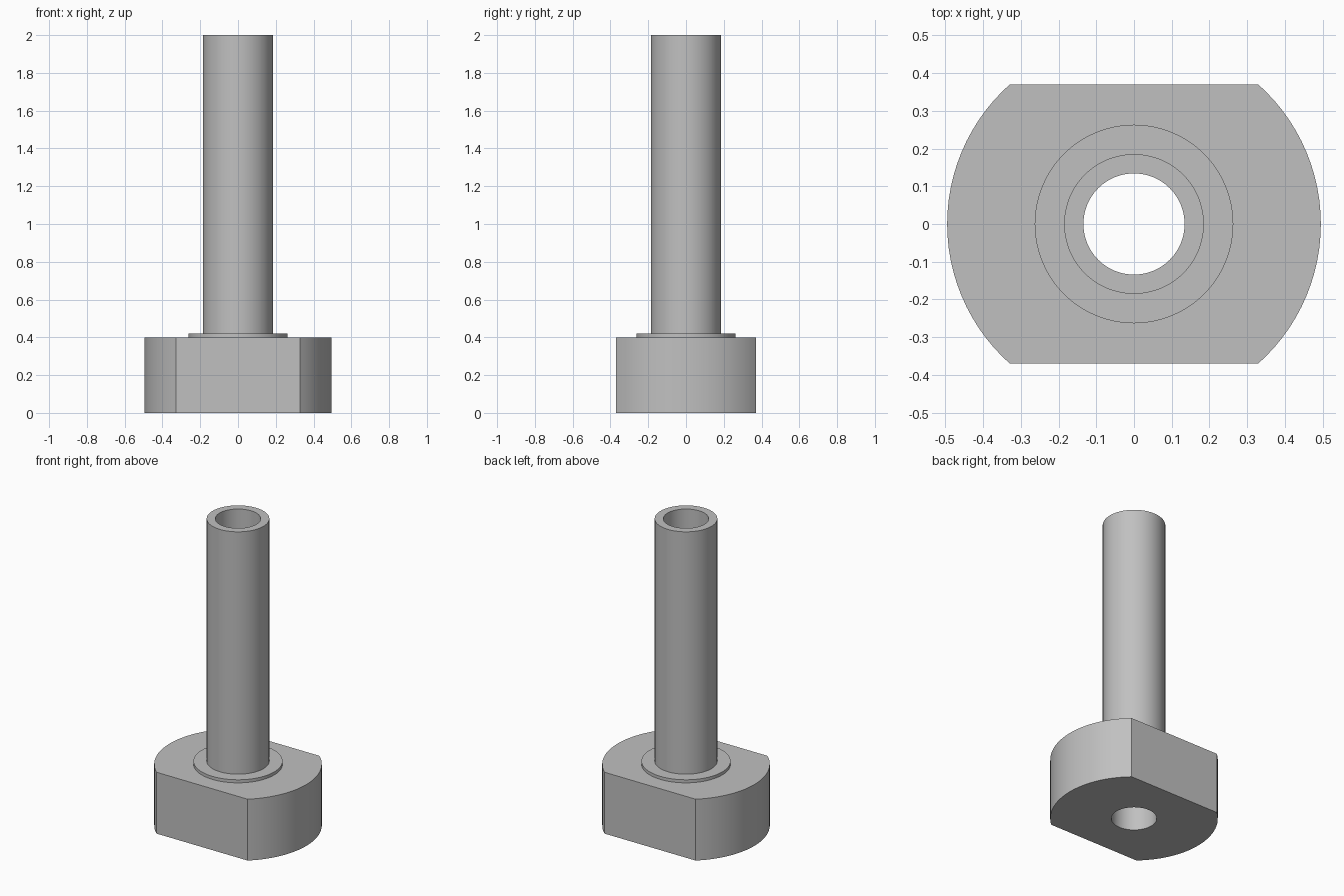
import bpy
import bmesh
import math

cube = bpy.data.objects.get("Cube")
if cube:
    bpy.data.objects.remove(cube, do_unlink=True)

BORE, TUBE, COLLAR, HEAD = 0.134, 0.185, 0.263, 0.495   # radii
FLAT = 0.37                                             # half width across the flats
HEAD_TOP, COLLAR_TOP, TOP = 0.4, 0.42, 2.0              # heights
SEGMENTS = 96

# Even angles plus the four exact corners where the flats meet the round sides
corner = math.asin(FLAT / HEAD)
angles = {round(2 * math.pi * i / SEGMENTS, 5) for i in range(SEGMENTS)}
angles |= {corner, math.pi - corner, math.pi + corner, 2 * math.pi - corner}
angles = sorted(angles)


def add_ring(bm, radius, z):
    """Ring of vertices, clipped by the two flats."""
    ring = []
    for a in angles:
        y = radius * math.sin(a)
        r = radius * min(1, FLAT / max(abs(y), FLAT))
        ring.append(bm.verts.new((r * math.cos(a), r * math.sin(a), z)))
    return ring


# Closed profile: head, collar, tube, then back down the bore
profile = [(BORE, 0), (HEAD, 0), (HEAD, HEAD_TOP), (COLLAR, HEAD_TOP),
           (COLLAR, COLLAR_TOP), (TUBE, COLLAR_TOP), (TUBE, TOP), (BORE, TOP)]

bm = bmesh.new()
rings = [add_ring(bm, r, z) for r, z in profile]
n = len(angles)
for k, low in enumerate(rings):
    high = rings[(k + 1) % len(rings)]
    for i in range(n):
        j = (i + 1) % n
        bm.faces.new((low[i], low[j], high[j], high[i]))
bmesh.ops.recalc_face_normals(bm, faces=bm.faces)

# Merge each flat side into a single face
for side in (-1, 1):
    flat = [f for f in bm.faces if f.normal.y * side > 0.9999
            and abs(f.calc_center_median().y * side - FLAT) < 0.001]
    bmesh.ops.dissolve_faces(bm, faces=flat, use_verts=False)

mesh = bpy.data.meshes.new("flanged_sleeve")
bm.to_mesh(mesh)
bm.free()
sleeve = bpy.data.objects.new("flanged_sleeve", mesh)
bpy.context.collection.objects.link(sleeve)

# Plain grey metal
grey = bpy.data.materials.new("grey_metal")
grey.use_nodes = True
colour = (0.53, 0.53, 0.53, 1)
grey.diffuse_color = colour
grey.node_tree.nodes["Principled BSDF"].inputs["Base Color"].default_value = colour
mesh.materials.append(grey)

# Smooth round walls, sharp rims
bpy.ops.object.select_all(action='DESELECT')
sleeve.select_set(True)
bpy.context.view_layer.objects.active = sleeve
bpy.ops.object.shade_smooth_by_angle(angle=math.radians(30))
